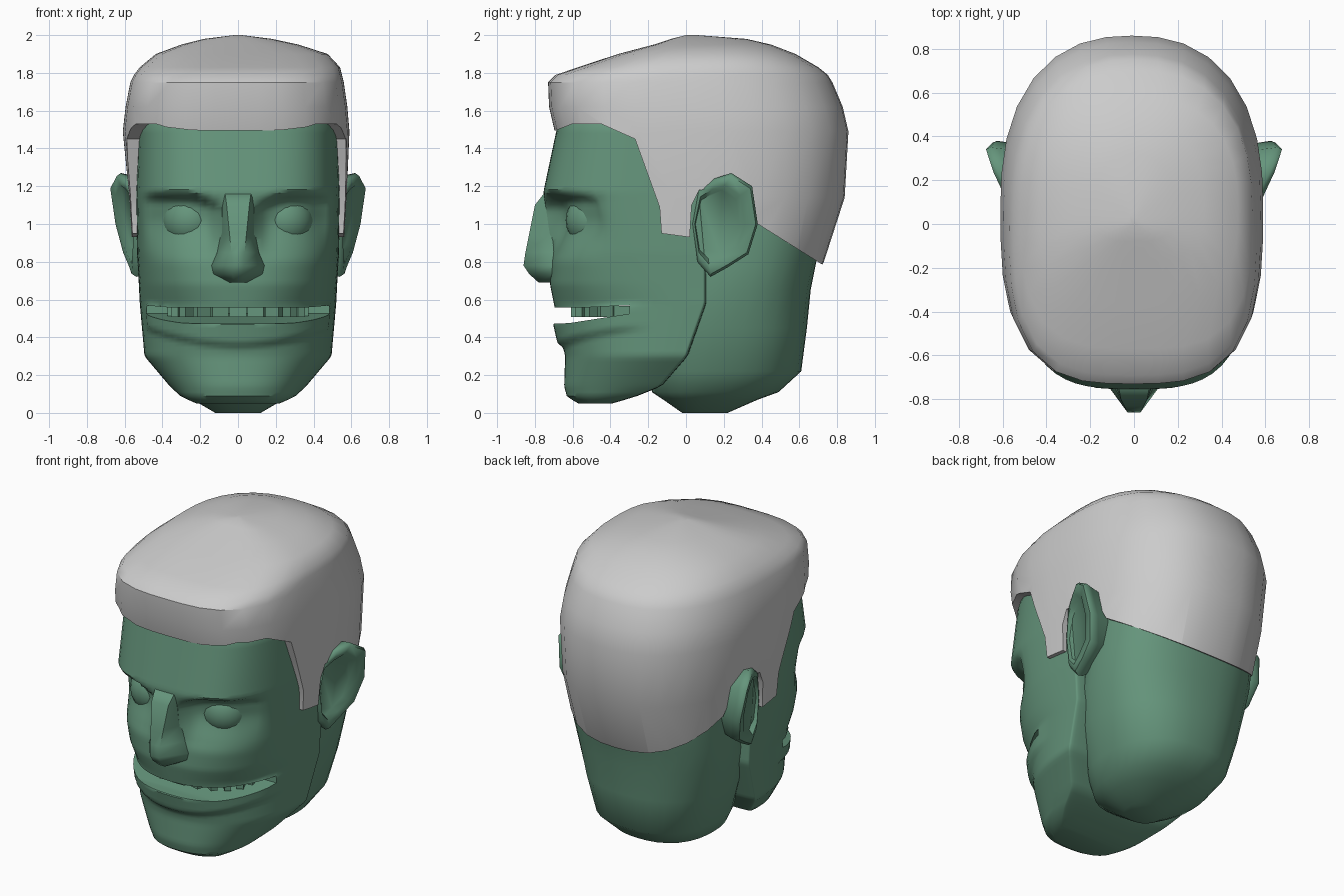
import bpy, bmesh, math
from mathutils import Matrix

if "Cube" in bpy.data.objects:
    bpy.data.objects.remove(bpy.data.objects["Cube"])

green = bpy.data.materials.new("green_skin")
green.diffuse_color = (0.13, 0.30, 0.20, 1)
green.use_nodes = True
green.node_tree.nodes["Principled BSDF"].inputs["Base Color"].default_value = green.diffuse_color


def finish(name, bm, mat=None, angle=35):
    bmesh.ops.recalc_face_normals(bm, faces=bm.faces[:])
    me = bpy.data.meshes.new(name)
    bm.to_mesh(me)
    bm.free()
    ob = bpy.data.objects.new(name, me)
    bpy.context.collection.objects.link(ob)
    if mat:
        me.materials.append(mat)
    smooth(ob, angle)
    return ob


def smooth(ob, angle):
    bpy.ops.object.select_all(action='DESELECT')
    ob.select_set(True)
    bpy.context.view_layer.objects.active = ob
    bpy.ops.object.shade_smooth_by_angle(angle=math.radians(angle))


def loft(rings):
    """Skin a stack of closed rings and cap both ends."""
    bm = bmesh.new()
    rows = [[bm.verts.new(p) for p in r] for r in rings]
    n = len(rows[0])
    for a, b in zip(rows, rows[1:]):
        for i in range(n):
            j = (i + 1) % n
            bm.faces.new((a[i], a[j], b[j], b[i]))
    bm.faces.new(rows[0])
    bm.faces.new(rows[-1])
    return bm


def ring(z, yf, yc, yb, a, nf, nb, count, cx=0):
    """Horizontal superellipse with different front and back halves."""
    pts = []
    for i in range(count):
        t = 2 * math.pi * i / count
        c, s = math.cos(t), math.sin(t)
        n, b = (nf, yc - yf) if s < 0 else (nb, yb - yc)
        r = (abs(c) ** n + abs(s) ** n) ** (-1 / n)
        pts.append((cx + a * r * c, yc + b * r * s, z))
    return pts


def prism(name, profile):
    """Side profile (y, z) extruded right across x."""
    bm = loft([[(x, y, z) for y, z in profile] for x in (-1.2, 1.2)])
    ob = finish(name, bm)
    ob.hide_render = True
    return ob


def boolean(ob, cutter, op, angle):
    bpy.context.view_layer.objects.active = ob
    m = ob.modifiers.new("cut", 'BOOLEAN')
    m.object, m.operation, m.solver = cutter, op, 'EXACT'
    bpy.ops.object.modifier_apply(modifier=m.name)
    bpy.data.objects.remove(cutter)
    smooth(ob, angle)


def step(a, b, v):
    t = max(0, min(1, (v - a) / (b - a)))
    return t * t * (3 - 2 * t)


def lookup(table, z):
    for p, q in zip(table, table[1:]):
        if z <= q[0]:
            t = (z - p[0]) / (q[0] - p[0])
            return [u + (v - u) * t for u, v in zip(p, q)]
    return table[-1]


# face and jaw: z, front y, centre y, half width, squareness
FACE = [(.05, -.57, -.42, .22, 2.4), (.085, -.63, -.30, .30, 2.4),
        (.14, -.645, -.16, .36, 2.4), (.30, -.64, -.02, .495, 2.3),
        (.58, -.70, .08, .52, 2.3), (.68, -.72, .08, .525, 2.6),
        (.85, -.71, .08, .535, 3.0), (1.17, -.755, .05, .54, 3.3),
        (1.50, -.685, .05, .53, 3.4), (1.60, -.66, .05, .50, 3.4)]


def sculpt(p):
    """Sink the eye sockets and push out the smiling lips."""
    x, y, z = p
    if y > -.2:
        return p
    ax = abs(x)
    brow = 1.18 - .05 * (1 - step(.1, .25, ax))
    socket = step(.08, .16, ax) * (1 - step(.43, .52, ax))
    socket *= (1 - step(brow - .07, brow, z)) * step(.78, 1.04, z)
    low = abs(z - .42 - .08 * (ax / .45) ** 2)
    lip = (1 - step(.045, .08, low)) * step(.2, .36, -y) * .04
    return (x * (1 + lip), y * (1 + lip) + .10 * socket, z)


rows = []
for i in range(79):
    z, yf, yc, a, n = lookup(FACE, .05 + 1.55 * i / 78)
    rows.append([sculpt(p) for p in ring(z, yf, yc, yc + .03, a, n, 6, 80)])
face = finish("face", loft(rows), green)
mouth = prism("mouth_cutter", [(-1, .557), (-.55, .557), (-.30, .57),
                               (-.30, .525), (-.62, .475), (-1, .465)])
boolean(face, mouth, 'DIFFERENCE', 35)

# back of the head and neck: z, front y, back y, half width
NECK = [(0, -.02, .22, .12), (.07, -.12, .38, .24), (.11, -.18, .49, .31),
        (.22, -.19, .61, .38), (.45, -.19, .64, .45), (.65, -.15, .66, .49),
        (.80, -.1, .69, .505), (1.1, -.1, .76, .50), (1.4, -.1, .76, .48)]
finish("neck", loft([ring(z, f, (f + b) / 2, b, a, 2.3, 2.4, 32)
                     for z, f, b, a in NECK]), green, 50)

# hair: solid cap trimmed to the hairline seen from the side
HAIR = [(.70, -.60, .68, .55, 0), (.80, -.60, .73, .555, 0),
        (1.14, -.66, .84, .575, 0), (1.49, -.695, .86, .60, -.01),
        (1.62, -.725, .83, .587, -.008), (1.75, -.73, .775, .565, -.005),
        (1.79, -.69, .75, .55, .0), (1.83, -.57, .70, .53, .01),
        (1.90, -.36, .58, .455, .02), (1.95, -.17, .45, .31, .01),
        (1.98, -.08, .32, .18, .0), (2.0, 0, .06, .02, 0)]
hair = finish("hair", loft([ring(z, f, min(.08, (f + b) / 2), b, a, 3.2, 2.4, 32, cx)
                            for z, f, b, a, cx in HAIR]))
hairline = prism("hairline_cutter", [
    (-1, 1.47), (-.69, 1.495), (-.6, 1.53), (-.45, 1.53), (-.27, 1.45),
    (-.14, 1.09), (-.13, .95), (.02, .93), (.03, 1.1), (.07, 1.18),
    (.30, 1.2), (.38, 1.0), (.73, .78), (1, .6), (1, 2.2), (-1, 2.2)])
boolean(hair, hairline, 'INTERSECT', 62)

# nose: z, half width, ridge half width, ridge y
NOSE = [(1.17, .09, .07, -.745), (1.10, .095, .06, -.80), (.95, .09, .045, -.83),
        (.85, .11, .035, -.85), (.78, .14, .03, -.86), (.735, .13, .03, -.83),
        (.69, .05, .02, -.78)]
finish("nose", loft([[(w, -.6, z), (w, -.71, z), (r, y, z),
                      (-r, y, z), (-w, -.71, z), (-w, -.6, z)]
                     for z, w, r, y in NOSE]), green, 60)

# ears: flared plates with a hollow open towards the front
EAR = [(.03, 1.0), (.07, 1.19), (.15, 1.24), (.24, 1.27), (.35, 1.2),
       (.38, 1.0), (.33, .84), (.22, .77), (.13, .72), (.06, .80)]


def ear_ring(side, scale, sink, root=None, shift=0):
    pts = []
    for y, z in EAR:
        y, z = .2 + (y - .2) * scale - shift, 1.0 + (z - 1.0) * scale
        x = .55 + .4 * max(0, y - .03) * max(.3, (z - .52) / .66) - sink
        pts.append((side * (root or x), y, z))
    return pts


for side, label in ((1, "right"), (-1, "left")):
    finish(label + "_ear", loft([ear_ring(side, .85, 0, .46), ear_ring(side, .97, .06),
                                 ear_ring(side, 1, .025), ear_ring(side, .94, 0),
                                 ear_ring(side, .76, 0, None, .025),
                                 ear_ring(side, .66, .03, None, .035)]),
           green, 60)
    # eyes
    bm = bmesh.new()
    bmesh.ops.create_uvsphere(bm, u_segments=24, v_segments=12, radius=.15,
                              matrix=Matrix.Translation((side * .25, -.487, 1.02)))
    finish(label + "_eye", bm, green)

# upper teeth set round an arch
bm = bmesh.new()
for i in range(11):
    t = math.pi * (i + .5) / 11
    m = (Matrix.Translation((.35 * math.cos(t), -.30 - .29 * math.sin(t), .537))
         @ Matrix.Rotation(math.pi / 2 - t, 4, 'Z').inverted()
         @ Matrix.Diagonal((.088, .04, .06, 1)))
    bmesh.ops.create_cube(bm, size=1, matrix=m)
finish("teeth", bm, green)
